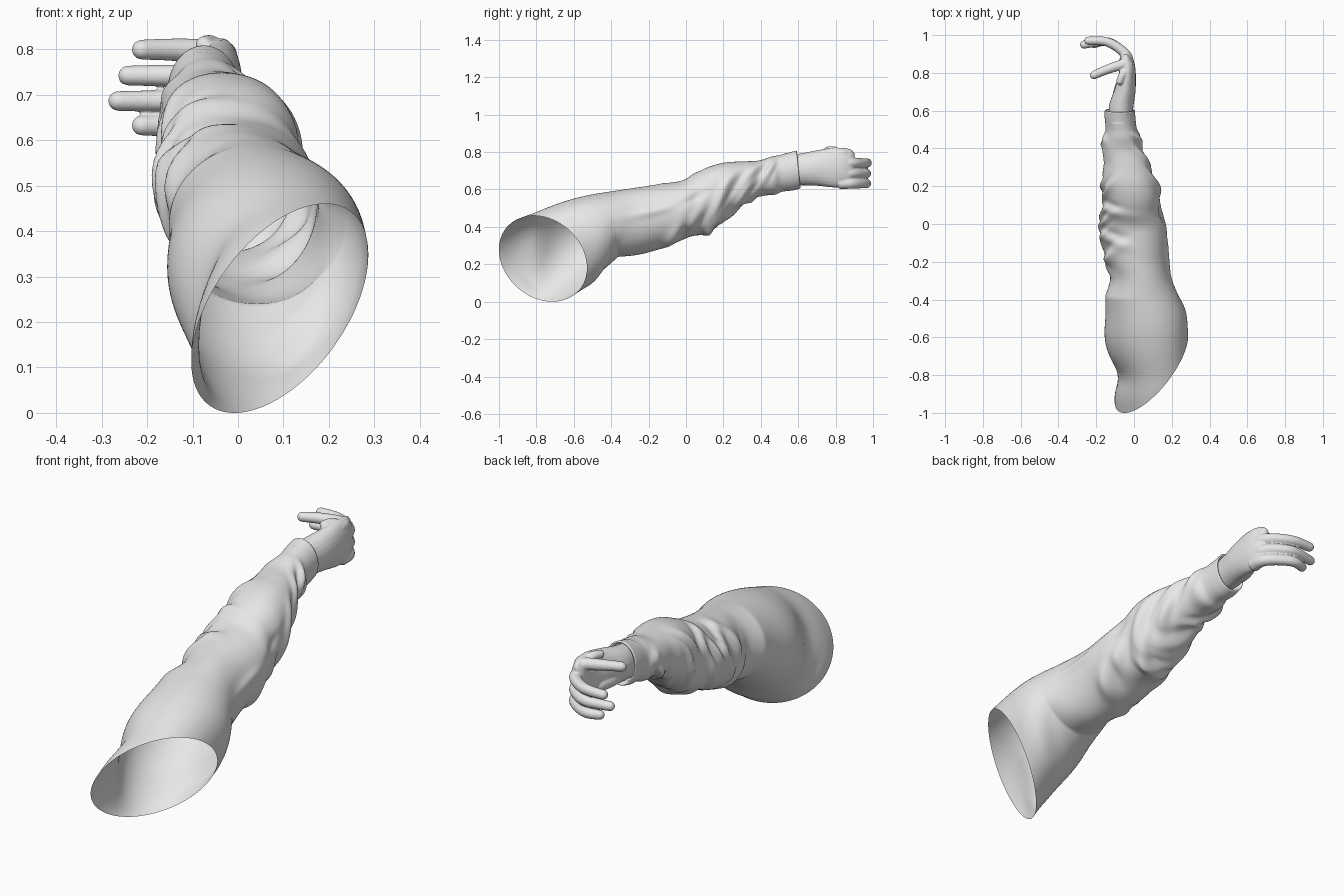
import bpy, bmesh, math, random
from mathutils import Vector

if "Cube" in bpy.data.objects:
    bpy.data.objects.remove(bpy.data.objects["Cube"], do_unlink=True)
random.seed(11)

mat = bpy.data.materials.new("light_grey")
mat.use_nodes = True
mat.diffuse_color = (0.8, 0.8, 0.8, 1)
mat.node_tree.nodes["Principled BSDF"].inputs["Base Color"].default_value = (0.8, 0.8, 0.8, 1)


def skin(bm, rings, capped=False):
    """Bridge successive rings of points with quads."""
    loops = [[bm.verts.new(p) for p in r] for r in rings]
    n = len(loops[0])
    for lo, hi in zip(loops, loops[1:]):
        for j in range(n):
            k = (j + 1) % n
            bm.faces.new((lo[j], hi[j], hi[k], lo[k]))
    if capped:
        bm.faces.new(loops[0])
        bm.faces.new(loops[-1][::-1])


def finish(bm, name):
    mesh = bpy.data.meshes.new(name)
    bm.to_mesh(mesh)
    bm.free()
    mesh.materials.append(mat)
    for p in mesh.polygons:
        p.use_smooth = True
    ob = bpy.data.objects.new(name, mesh)
    bpy.context.collection.objects.link(ob)
    return ob


def spline(rows, steps):
    """Catmull-Rom interpolation of a list of equal-length rows."""
    out = []
    pts = [rows[0]] + list(rows) + [rows[-1]]
    for i in range(len(rows) - 1):
        a, b, c, d = pts[i:i + 4]
        for s in range(steps):
            t = s / steps
            out.append([0.5 * (2 * q + (r - p) * t + (2 * p - 5 * q + 4 * r - u) * t * t
                               + (3 * q - p - 3 * r + u) * t ** 3)
                        for p, q, r, u in zip(a, b, c, d)])
    out.append(list(rows[-1]))
    return out


# ---- sleeve: stations are y, left x, right x, bottom z, top z
SIDES = 128
stations = [(-0.38, -0.152, 0.235, 0.24, 0.59), (-0.28, -0.125, 0.195, 0.25, 0.605),
            (-0.18, -0.155, 0.178, 0.275, 0.62), (-0.08, -0.17, 0.175, 0.31, 0.635),
            (0.0, -0.178, 0.168, 0.345, 0.65), (0.07, -0.17, 0.14, 0.365, 0.69),
            (0.15, -0.165, 0.137, 0.395, 0.725), (0.23, -0.172, 0.115, 0.47, 0.745),
            (0.32, -0.16, 0.08, 0.53, 0.75), (0.40, -0.168, 0.045, 0.565, 0.755),
            (0.465, -0.16, 0.035, 0.572, 0.775), (0.505, -0.15, 0.015, 0.588, 0.783),
            (0.56, -0.155, 0.008, 0.595, 0.797), (0.598, -0.155, 0.005, 0.605, 0.808)]

# Folds: y, angle, width, angular reach, slant, depth
folds = [(-0.17, 0.2, 0.13, 0.14, 0, 0.012), (-0.07, -0.9, 0.04, 0.45, 0.05, 0.024),
         (0.04, -0.5, 0.04, 0.5, 0.08, 0.016), (0.13, -1.2, 0.035, 0.5, 0.08, 0.016),
         (0.20, 0.0, 0.04, 0.5, 0.10, 0.016), (0.30, -0.6, 0.03, 0.5, 0.08, 0.014),
         (0.36, 0.5, 0.035, 0.5, 0.07, 0.014), (0.45, 0.4, 0.025, 0.6, 0.06, 0.01),
         (-0.48, -1.0, 0.05, 0.5, 0.1, 0.012)]
for i in range(22):
    folds.append((-0.22 + 0.032 * i, random.uniform(2.2, 5.0), random.uniform(0.02, 0.032),
                  random.uniform(0.35, 0.65), random.choice((-1, 1)) * random.uniform(0.03, 0.10),
                  random.uniform(0.008, 0.014)))


def crumple(y, ang):
    total = 0
    for fy, fa, w, reach, slant, depth in folds:
        da = (ang - fa + math.pi) % math.tau - math.pi
        if abs(da) < 3 * reach:
            u = (y - fy - slant * da) / w
            ridge = math.exp(-u * u) - 0.7 * math.exp(-((u - 1.5) / 0.8) ** 2)
            total += depth * ridge * math.exp(-(da / reach) ** 2)
    return total * min(1, max(0, (0.5 - y) / 0.05)) * min(1, max(0, (y + 0.85) / 0.3))


def bell(v, mid, width):
    return math.exp(-((v - mid) / width) ** 2)


def station_ring(row, scale=1.0):
    y, xl, xr, zb, zt = row
    power = 1 - 0.13 * bell(y, 0.18, 0.2)    # boxier around the elbow
    ring = []
    for j in range(SIDES):
        a = math.tau * j / SIDES
        c, s = [math.copysign(abs(v) ** power, v) * scale for v in (math.cos(a), math.sin(a))]
        ring.append(Vector(((xl + xr) / 2 + c * (xr - xl) / 2,
                            y - 0.1 * s * (zt - zb) / 2,
                            (zb + zt) / 2 + s * (zt - zb) / 2)))
    return ring


def shoulder(t, y, ang):
    """Fullness of the upper sleeve, with the pinched inner side."""
    inner = bell(ang, 3.3, 0.9)
    full = 0.022 * math.sin(math.pi * t) * (1 - inner) + 0.028 * bell(t, 0.62, 0.22) * inner
    return full - 0.035 * bell(y, -0.81, 0.08) * inner * min(1, t / 0.12)


def deform(ring, t=1.0):
    mid = sum(ring, Vector()) / SIDES
    out = []
    for j, p in enumerate(ring):
        ang = math.tau * j / SIDES
        d = Vector((p.x - mid.x, 0, p.z - mid.z)).normalized()
        swell = shoulder(t, p.y, ang) if t < 1 else 0
        out.append(p + d * (swell + crumple(p.y, ang)))
    return out


# Slanted oval shoulder opening, blended into the first station
centre, across, rise = Vector((0.092, -0.765, 0.23)), Vector((0.167, 0.23, 0)), Vector((0.1, -0.05, 0.23))
opening = [centre + across * math.cos(math.tau * j / SIDES) + rise * math.sin(math.tau * j / SIDES)
           for j in range(SIDES)]
first = station_ring(stations[0])
rings = []
for i in range(40):
    t = i / 40
    rings.append(deform([p.lerp(q, t) for p, q in zip(opening, first)], t))
rings += [deform(station_ring(r)) for r in spline(stations, 9)]
# Cuff edge turned back inside
end = stations[-1]
for dy, sc in ((0.004, 0.97), (0.003, 0.91), (-0.01, 0.88), (-0.06, 0.86)):
    rings.append(station_ring((end[0] + dy,) + end[1:], sc))
bm = bmesh.new()
skin(bm, rings)
finish(bm, "sleeve")


# ---- hand: palm and digits fused into one smooth skin
def oval(mid, side, up, rx, rz, n=24):
    return [mid + side * (rx * math.cos(math.tau * j / n)) + up * (rz * math.sin(math.tau * j / n))
            for j in range(n)]


def digit(bm, path, r0, r1):
    """Tapered finger with a rounded tip, along a mostly level path."""
    pts = [Vector(p) for p in spline(path, 6)]
    up, rings = Vector((0, 0, 1)), []
    for i, p in enumerate(pts):
        ahead = (pts[min(i + 1, len(pts) - 1)] - pts[max(i - 1, 0)]).normalized()
        side = ahead.cross(up).normalized()
        r = r0 + (r1 - r0) * i / (len(pts) - 1)
        rings.append(oval(p, side, up, r, r))
    for k in range(1, 5):
        a = k * math.pi / 9
        rings.append(oval(pts[-1] + ahead * r1 * math.sin(a), side, up, r1 * math.cos(a), r1 * math.cos(a)))
    skin(bm, rings, True)


bm = bmesh.new()
# Palm stations: y, centre x, centre z, half thickness, half breadth
palm = [(0.53, -0.072, 0.70, 0.058, 0.08), (0.62, -0.068, 0.708, 0.065, 0.086),
        (0.70, -0.05, 0.715, 0.058, 0.095), (0.78, -0.036, 0.717, 0.046, 0.106),
        (0.84, -0.036, 0.717, 0.041, 0.106), (0.88, -0.042, 0.715, 0.033, 0.1),
        (0.9, -0.046, 0.712, 0.018, 0.085)]
skin(bm, [oval(Vector((x, y, z)), Vector((1, 0, 0)), Vector((0, 0, 1)), rx, rz)
          for y, x, z, rx, rz in spline(palm, 5)], True)
# Three long fingers: height, tip reach, tip y
for z, tip, ty in ((0.742, -0.242, 0.97), (0.686, -0.264, 0.95), (0.632, -0.212, 0.953)):
    digit(bm, [(-0.033, 0.82, z), (-0.034, 0.88, z), (-0.078, 0.929, z),
               (-0.15, 0.966, z), (tip, ty, z)], 0.03, 0.022)
# Bent forefinger and folded thumb
digit(bm, [(-0.033, 0.80, 0.785), (-0.038, 0.847, 0.79), (-0.085, 0.837, 0.796),
           (-0.15, 0.815, 0.799), (-0.212, 0.788, 0.799)], 0.032, 0.022)
digit(bm, [(-0.035, 0.70, 0.755), (-0.04, 0.80, 0.795), (-0.06, 0.79, 0.81),
           (-0.075, 0.755, 0.81)], 0.025, 0.019)
# Fleshy heel of the hand
digit(bm, [(-0.07, 0.62, 0.67), (-0.075, 0.68, 0.665), (-0.06, 0.74, 0.66)], 0.04, 0.036)
hand = finish(bm, "hand")
fuse = hand.modifiers.new("fuse", "REMESH")
fuse.mode = "VOXEL"
fuse.voxel_size = 0.005
fuse.use_smooth_shade = True
soften = hand.modifiers.new("soften", "SMOOTH")
soften.factor = 0.5
soften.iterations = 4
